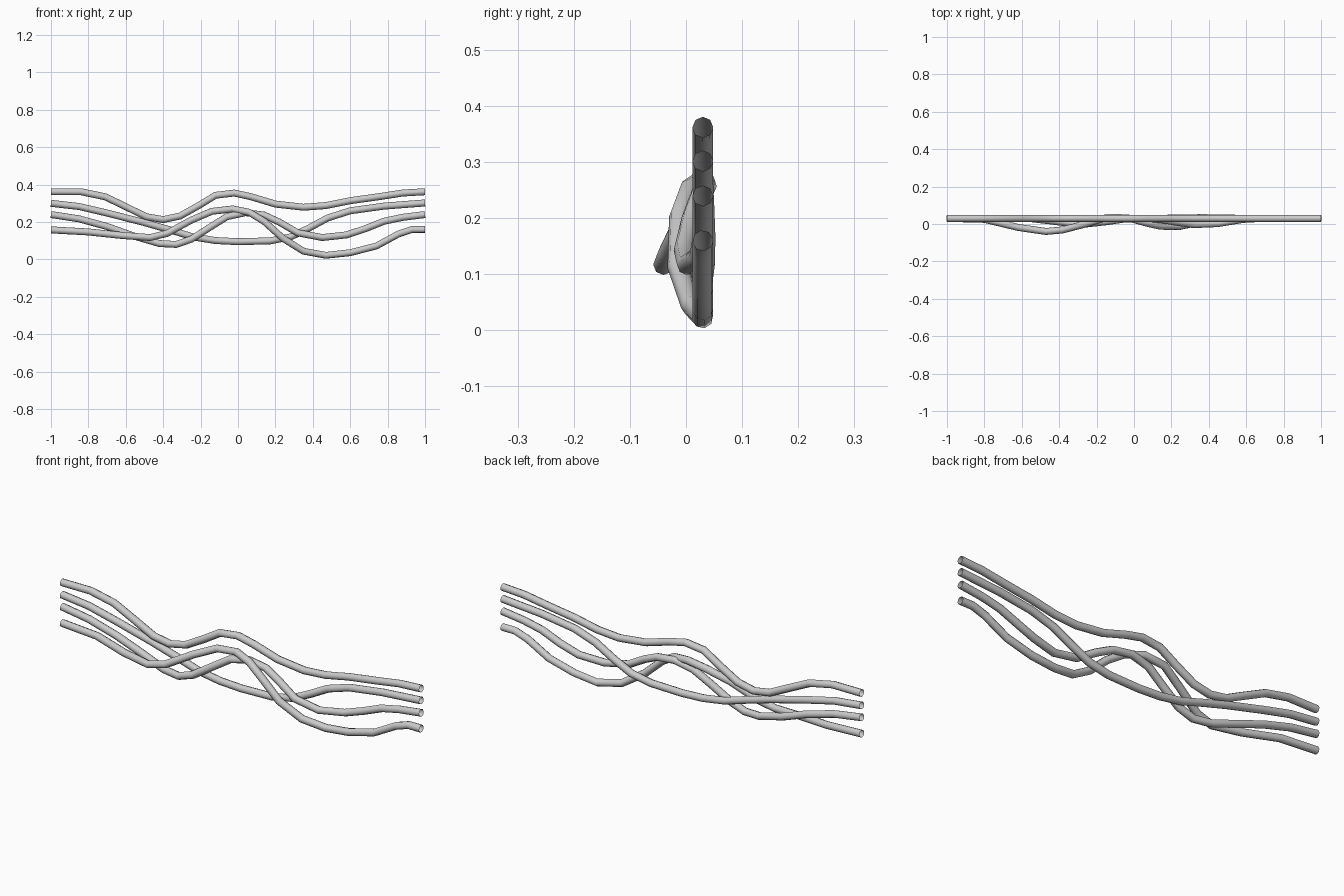
import bpy
import math

RADIUS = 0.0185
REST_Y = 0.03


def depth(x, bumps):
    # y position: straight rest line plus rounded bumps (centre, half width, height)
    y = REST_Y
    for centre, half, height in bumps:
        t = abs(x - centre) / half
        if t < 1:
            y += height * math.cos(t * math.pi / 2) ** 2
    return y


def strand(name, path, bumps=()):
    # round open-ended tube swept along an x/z path
    cu = bpy.data.curves.new(name, 'CURVE')
    cu.dimensions = '3D'
    cu.bevel_depth = RADIUS
    cu.bevel_resolution = 2
    cu.use_fill_caps = False
    sp = cu.splines.new('POLY')
    sp.points.add(len(path) - 1)
    for p, (x, z) in zip(sp.points, path):
        p.co = (x, depth(x, bumps), z, 1)
    sp.use_smooth = True
    ob = bpy.data.objects.new(name, cu)
    bpy.context.collection.objects.link(ob)
    bpy.ops.object.select_all(action='DESELECT')
    ob.select_set(True)
    bpy.context.view_layer.objects.active = ob
    bpy.ops.object.convert(target='MESH')
    bpy.ops.object.shade_smooth()


# top strand, stays in the rest plane
strand("top_strand", [
    (-1, .362), (-.84, .362), (-.71, .335), (-.6, .282), (-.49, .228),
    (-.4, .213), (-.31, .232), (-.21, .288), (-.12, .343), (-.02, .355),
    (.07, .335), (.2, .296), (.35, .279), (.47, .288), (.6, .314),
    (.75, .335), (.88, .355), (1, .362)])

# second strand, passes low behind the others
strand("second_strand", [
    (-1, .30), (-.85, .283), (-.7, .248), (-.5, .197), (-.36, .157),
    (-.24, .12), (-.12, .101), (0, .095), (.17, .099), (.28, .12),
    (.38, .168), (.48, .222), (.6, .26), (.78, .285), (1, .302)],
    [(.35, .25, .004)])

# third strand, weaves in front of the second
strand("third_strand", [
    (-1, .24), (-.85, .217), (-.7, .176), (-.56, .126), (-.42, .085),
    (-.33, .08), (-.25, .108), (-.15, .172), (-.06, .228), (.04, .25),
    (.14, .237), (.22, .2), (.32, .142), (.45, .117), (.58, .131),
    (.68, .164), (.78, .204), (.88, .225), (1, .24)],
    [(-.28, .3, -.03), (.36, .3, -.035)])

# bottom strand, outermost in front
strand("bottom_strand", [
    (-1, .158), (-.8, .147), (-.62, .128), (-.47, .117), (-.38, .139),
    (-.25, .21), (-.14, .257), (-.03, .27), (.06, .252), (.14, .203),
    (.24, .113), (.35, .044), (.47, .022), (.6, .036), (.74, .072),
    (.86, .137), (.93, .16), (1, .16)],
    [(-.47, .4, -.07), (-.12, .18, .012), (.2, .28, -.047)])
